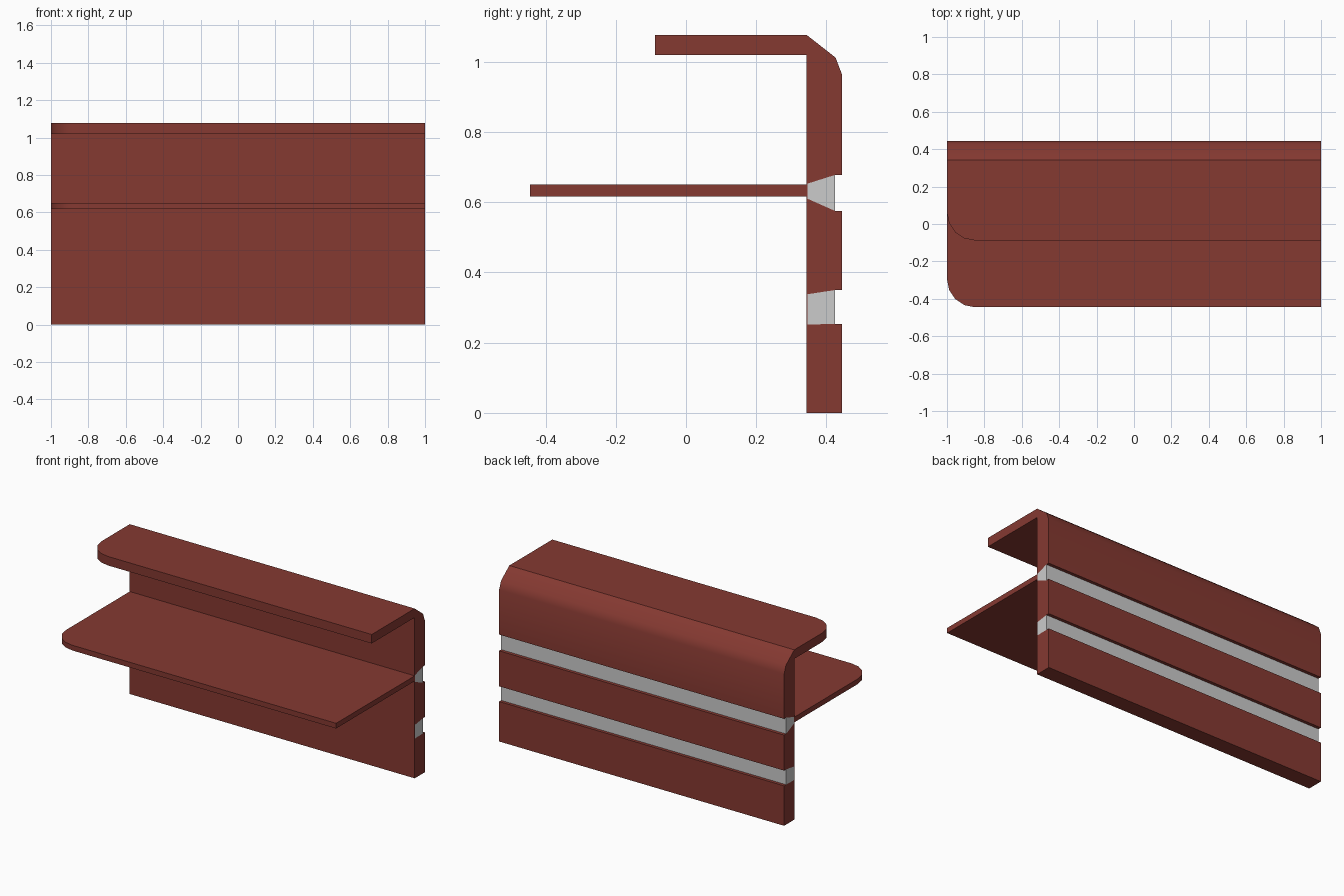
import bpy, bmesh, math

if "Cube" in bpy.data.objects:
    bpy.data.objects.remove(bpy.data.objects["Cube"])


def material(name, color):
    m = bpy.data.materials.new(name)
    m.diffuse_color = (*color, 1)
    m.use_nodes = True
    m.node_tree.nodes["Principled BSDF"].inputs["Base Color"].default_value = m.diffuse_color
    return m


RED = material("dark red", (0.235, 0.041, 0.031))
GREY = material("light grey", (0.6, 0.6, 0.6))


def extrude(name, points, offset, mat):
    """Extrude a planar outline along the offset vector."""
    bm = bmesh.new()
    face = bm.faces.new([bm.verts.new(p) for p in points])
    new = bmesh.ops.extrude_face_region(bm, geom=[face])["geom"]
    verts = [v for v in new if isinstance(v, bmesh.types.BMVert)]
    bmesh.ops.translate(bm, verts=verts, vec=offset)
    bmesh.ops.recalc_face_normals(bm, faces=bm.faces)
    me = bpy.data.meshes.new(name)
    bm.to_mesh(me)
    bm.free()
    me.materials.append(mat)
    ob = bpy.data.objects.new(name, me)
    bpy.context.collection.objects.link(ob)
    bpy.ops.object.select_all(action='DESELECT')
    ob.select_set(True)
    bpy.context.view_layer.objects.active = ob
    bpy.ops.object.shade_smooth_by_angle(angle=math.radians(40))
    return ob


def side_profile(name, yz, mat):
    return extrude(name, [(-1, y, z) for y, z in yz], (2, 0, 0), mat)


FRONT, BACK, GROOVE, SKIN = 0.343, 0.445, 0.425, 0.346

# grooves: (back low, back high, inner low, inner high)
grooves = [(0.253, 0.35, 0.252, 0.338), (0.575, 0.678, 0.61, 0.653)]

# back panel with two grooves and a rounded top bend
outline = [(FRONT, 0), (BACK, 0)]
for lo, hi, ilo, ihi in grooves:
    outline += [(BACK, lo), (GROOVE, lo), (SKIN, ilo),
                (SKIN, ihi), (GROOVE, hi), (BACK, hi)]
outline += [(BACK, 0.962), (0.426, 1.012), (FRONT, 1.077)]
side_profile("back_panel", outline, RED)

# grey strips set in the grooves
for i, (lo, hi, ilo, ihi) in enumerate(grooves):
    side_profile(f"grey_strip_{i + 1}",
                 [(GROOVE, lo), (SKIN, ilo), (SKIN, ihi), (GROOVE, hi)], GREY)


# boards with one rounded front corner
def board(name, y_front, z0, z1, r=0.15, steps=4):
    pts = [(1, FRONT, z0), (-1, FRONT, z0)]
    for k in range(steps + 1):
        a = math.pi / 2 * k / steps
        pts.append((-1 + r - r * math.cos(a), y_front + r - r * math.sin(a), z0))
    pts.append((1, y_front, z0))
    extrude(name, pts, (0, 0, z1 - z0), RED)


board("top_shelf", -0.088, 1.02, 1.077)
board("middle_shelf", -0.445, 0.617, 0.65)
